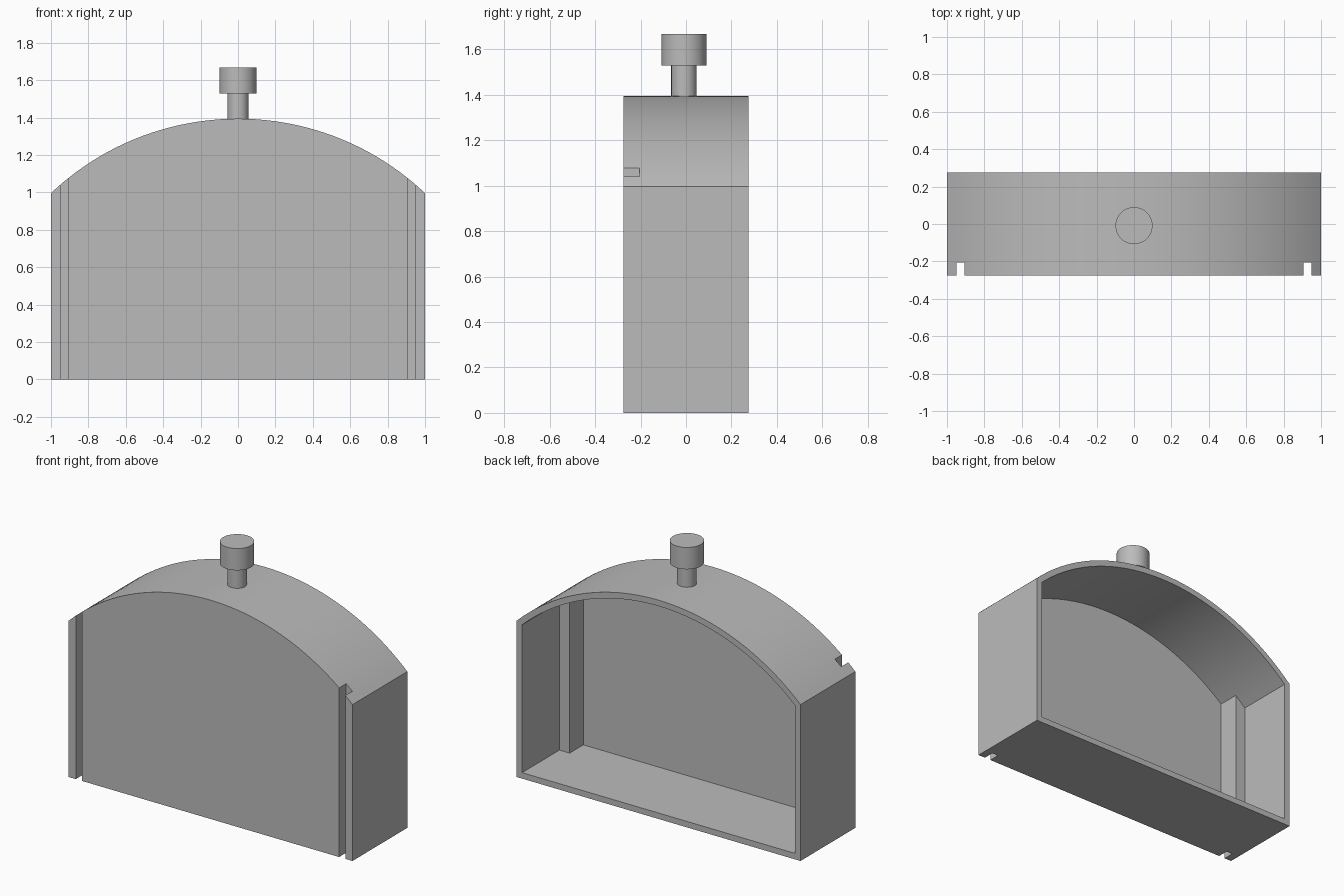
import bpy, bmesh, math

if "Cube" in bpy.data.objects:
    bpy.data.objects.remove(bpy.data.objects["Cube"], do_unlink=True)

DEPTH = 0.276       # half depth of the housing
SIDE_Z = 0.996      # height of the side walls
TOP_Z = 1.394       # height of the arch
WALL = 0.038
RADIUS = (1 + (TOP_Z - SIDE_Z) ** 2) / (2 * (TOP_Z - SIDE_Z))
CENTRE_Z = TOP_Z - RADIUS
KNOB_Y = -0.009

grey = bpy.data.materials.new("plain_grey")
grey.use_nodes = True
grey.diffuse_color = (0.5, 0.5, 0.5, 1)
grey.node_tree.nodes["Principled BSDF"].inputs["Base Color"].default_value = (0.5, 0.5, 0.5, 1)


def arc_z(x, inset=0):
    return CENTRE_Z + math.sqrt((RADIUS - inset) ** 2 - x * x)


def make_object(name, bm):
    bmesh.ops.recalc_face_normals(bm, faces=bm.faces)
    mesh = bpy.data.meshes.new(name)
    bm.to_mesh(mesh)
    bm.free()
    mesh.materials.append(grey)
    obj = bpy.data.objects.new(name, mesh)
    bpy.context.collection.objects.link(obj)
    return obj


def prism(name, profile, y0, y1):
    """Extrude an xz profile along y."""
    bm = bmesh.new()
    face = bm.faces.new([bm.verts.new((x, y0, z)) for x, z in profile])
    moved = bmesh.ops.extrude_face_region(bm, geom=[face])["geom"]
    bmesh.ops.translate(bm, vec=(0, y1 - y0, 0),
                        verts=[v for v in moved if isinstance(v, bmesh.types.BMVert)])
    return make_object(name, bm)


def arch(half_width, bottom, inset, steps=48):
    """Flat-bottomed profile with a circular top."""
    limit = math.asin(half_width / (RADIUS - inset))
    xs = [(RADIUS - inset) * math.sin(limit * (1 - 2 * i / steps)) for i in range(steps + 1)]
    return [(-half_width, bottom), (half_width, bottom)] + [(x, arc_z(x, inset)) for x in xs]


def combine(target, other, operation):
    mod = target.modifiers.new(operation, 'BOOLEAN')
    mod.operation = operation
    mod.solver = 'EXACT'
    mod.object = other
    bpy.context.view_layer.objects.active = target
    bpy.ops.object.modifier_apply(modifier=mod.name)
    bpy.data.objects.remove(other, do_unlink=True)


def smooth(obj):
    bpy.ops.object.select_all(action='DESELECT')
    obj.select_set(True)
    bpy.context.view_layer.objects.active = obj
    bpy.ops.object.shade_smooth_by_angle(angle=math.radians(30))


# Arched housing, open at the back
housing = prism("housing", arch(1, 0, 0), -DEPTH, DEPTH)
cavity = prism("cavity", arch(1 - WALL, WALL, WALL), -DEPTH + WALL, DEPTH + 0.1)
combine(housing, cavity, 'DIFFERENCE')

# Inner corner posts with a vertical slot cut in front of each
for side in (-1, 1):
    inner, outer = 0.89, 0.98
    profile = [(side * inner, 0.02), (side * outer, 0.02),
               (side * outer, arc_z(outer, 0.019)), (side * inner, arc_z(inner, 0.019))]
    combine(housing, prism("post", profile, -DEPTH + 0.02, -0.1), 'UNION')
    slot = [(side * x, z) for x, z in ((0.906, -0.1), (0.95, -0.1), (0.95, 1.3), (0.906, 1.3))]
    combine(housing, prism("slot", slot, -DEPTH - 0.1, -0.205), 'DIFFERENCE')
smooth(housing)

# Stem and round cap on top
for name, radius, z0, z1 in (("knob_stem", 0.056, 1.357, 1.53), ("knob_cap", 0.099, 1.528, 1.667)):
    bm = bmesh.new()
    bmesh.ops.create_cone(bm, cap_ends=True, segments=48, radius1=radius, radius2=radius, depth=z1 - z0)
    bmesh.ops.translate(bm, vec=(0, KNOB_Y, (z0 + z1) / 2), verts=bm.verts)
    smooth(make_object(name, bm))
